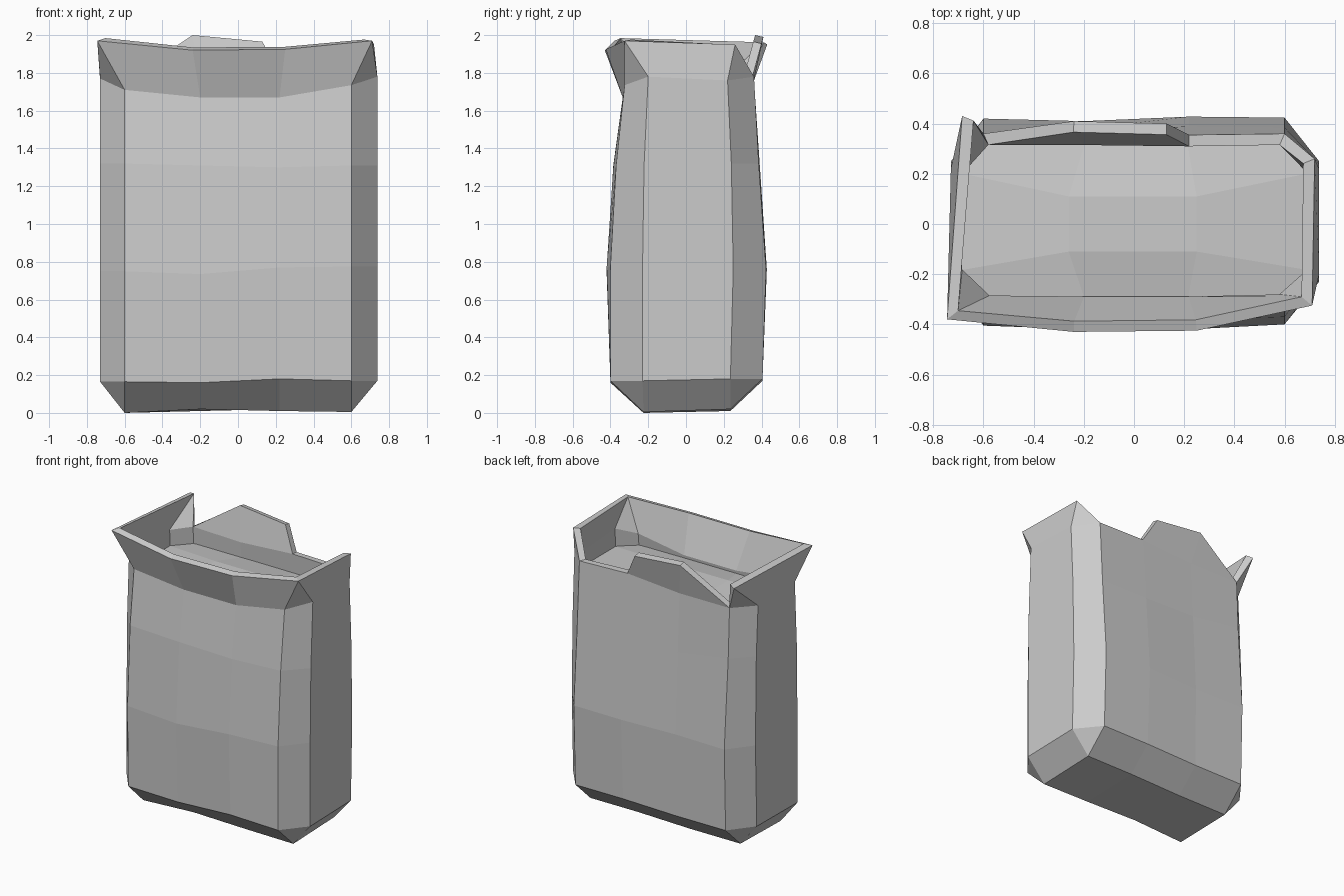
import bpy

default_cube = bpy.data.objects.get("Cube")
if default_cube:
    bpy.data.objects.remove(default_cube, do_unlink=True)

# Single plain grey
grey = bpy.data.materials.new("plain grey")
grey.use_nodes = True
grey.diffuse_color = (0.6, 0.6, 0.6, 1)
grey.node_tree.nodes["Principled BSDF"].inputs["Base Color"].default_value = grey.diffuse_color


class Builder:
    """Collects faces by position, merging coincident corners."""

    def __init__(self):
        self.points, self.faces = [], []

    def face(self, *corners):
        ids = []
        for p in corners:
            p = tuple(round(c, 4) for c in p)
            if p not in self.points:
                self.points.append(p)
            i = self.points.index(p)
            if i not in ids:
                ids.append(i)
        if len(ids) > 2:
            self.faces.append(ids)

    def make(self, name):
        mesh = bpy.data.meshes.new(name)
        mesh.from_pydata(self.points, [], self.faces)
        mesh.materials.append(grey)
        obj = bpy.data.objects.new(name, mesh)
        bpy.context.collection.objects.link(obj)
        return obj


COLS = (-0.6, -0.2, 0.22, 0.6)


def ring(front_z, back_z, front, back, side_front, side_back, left=-0.73, right=0.738):
    """Twelve points: front row, right side, back row, left side."""
    pts = list(zip(COLS, front, front_z))
    pts += [(right, side_front, front_z[3]), (right, side_back, back_z[3])]
    pts += list(zip(COLS, back, back_z))[::-1]
    pts += [(left, side_back, back_z[0]), (left, side_front, front_z[0])]
    return pts


# Body sections from the base to the neck
base = ring([0, 0.02, 0.01, 0.005], [0.01, 0.01, 0.02, 0.02],
            [-0.225] * 4, [0.235] * 4, -0.225, 0.235, -0.6, 0.6)
shoulder = ring([0.165, 0.16, 0.18, 0.17], [0.17, 0.17, 0.18, 0.18],
                [-0.395, -0.4, -0.4, -0.4], [0.405] * 4, -0.23, 0.235)
belly = ring([0.75, 0.735, 0.77, 0.775], [0.76, 0.76, 0.76, 0.76],
             [-0.405, -0.42, -0.42, -0.4], [0.42, 0.41, 0.428, 0.424], -0.23, 0.25)
chest = ring([1.32, 1.31, 1.3, 1.31], [1.4, 1.34, 1.32, 1.32],
             [-0.375, -0.385, -0.385, -0.37], [0.375, 0.38, 0.39, 0.385], -0.222, 0.24)
neck = ring([1.71, 1.67, 1.67, 1.735], [1.76, 1.76, 1.79, 1.78],
            [-0.33, -0.335, -0.335, -0.325], [0.36, 0.36, 0.355, 0.36], -0.2, 0.22)
# Side corners of the neck sit higher than the front ones
for i, z in ((4, 1.78), (5, 1.76), (11, 1.77)):
    neck[i] = (*neck[i][:2], z)

# Flared rim, with the torn back flap
left_front, right_front = (-0.745, -0.38, 1.97), (0.71, -0.325, 1.97)
right_back, left_back = (0.72, 0.26, 1.95), (-0.685, 0.43, 1.95)
rim = [left_front, (-0.24, -0.43, 1.92), (0.25, -0.425, 1.925), right_front,
       right_front, right_back, neck[6], (0.13, 0.4, 1.955),
       (-0.24, 0.41, 1.99), neck[9], left_back, left_front]

# Bag shell
bag = Builder()
sections = [base, shoulder, belly, chest, neck, rim]
for lower, upper in zip(sections, sections[1:]):
    for i in range(12):
        j = (i + 1) % 12
        if upper is rim and i == 6:
            continue  # missing piece of the back collar
        bag.face(lower[i], lower[j], upper[j], upper[i])
for i in range(3):
    bag.face(base[i], base[9 - i], base[8 - i], base[i + 1])
bag_shell = bag.make("bag_shell")
wall = bag_shell.modifiers.new("wall", "SOLIDIFY")
wall.thickness = 0.045
wall.offset = -1
wall.use_even_offset = True
wall.use_quality_normals = True

# Gently domed filling below the neck
edge = [(x * 0.96, y * 0.93, 1.65) for x, y, z in neck]
centre = [(x, y, 1.69) for x, y in
          ((-0.26, -0.11), (0.25, -0.11), (0.25, 0.11), (-0.26, 0.11))]
fill = Builder()
fill.face(*centre)
for n in range(4):
    start = (11 + 3 * n) % 12
    corner = [edge[(start + k) % 12] for k in range(4)]
    fill.face(centre[n], *corner[:3])
    fill.face(centre[n], corner[2], corner[3], centre[(n + 1) % 4])
fill.make("filling")
